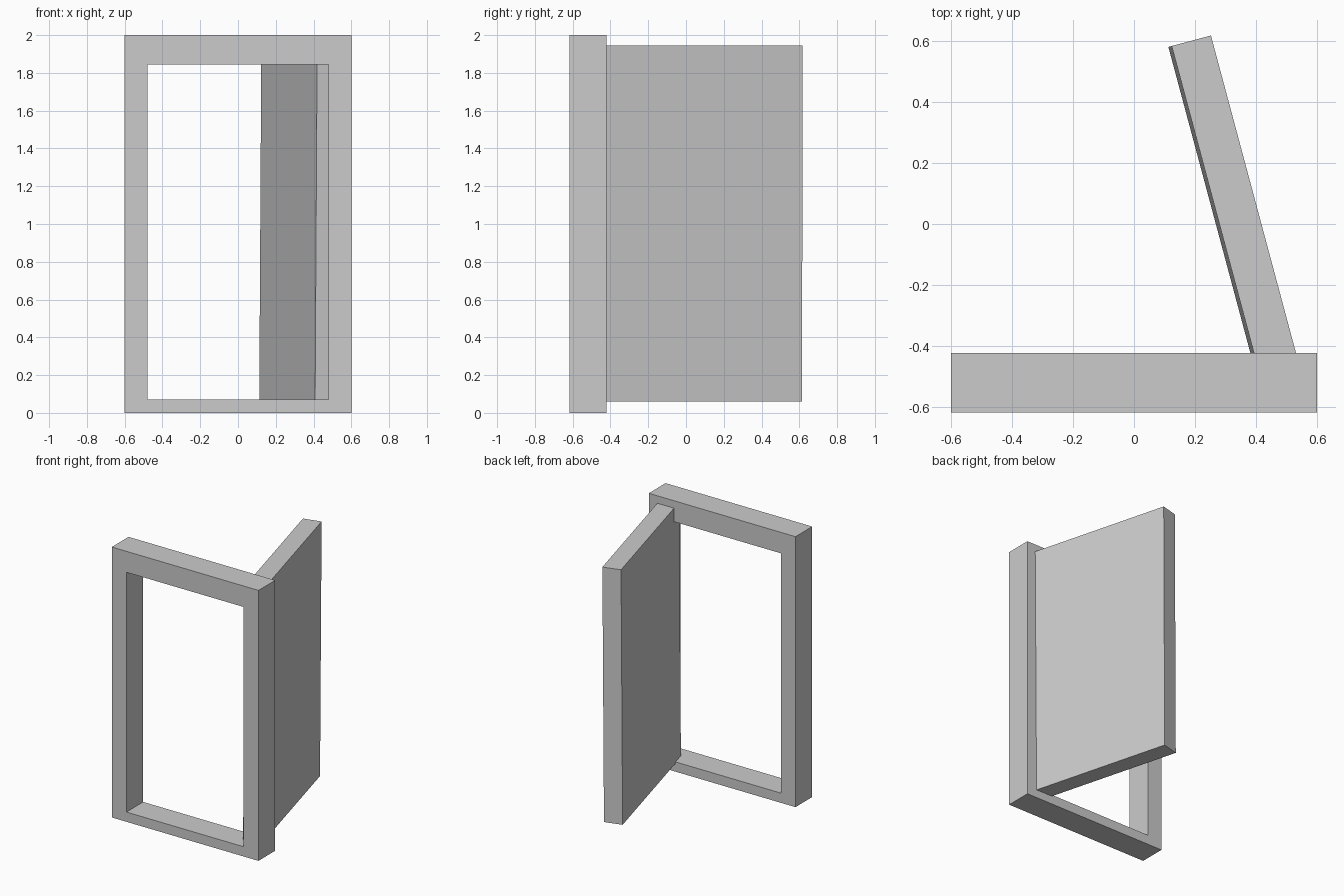
import bpy, bmesh, math
from mathutils import Matrix

if "Cube" in bpy.data.objects:
    bpy.data.objects.remove(bpy.data.objects["Cube"])


def finish(bm, name):
    bmesh.ops.recalc_face_normals(bm, faces=bm.faces)
    mesh = bpy.data.meshes.new(name)
    bm.to_mesh(mesh)
    bm.free()
    obj = bpy.data.objects.new(name, mesh)
    bpy.context.collection.objects.link(obj)
    return obj


# Door frame: rectangular ring profile in XZ, extruded along Y
Y_FRONT, Y_BACK = -0.618, -0.422
outer = [(-0.6, 0), (0.6, 0), (0.6, 2), (-0.6, 2)]
inner = [(-0.48, 0.072), (0.478, 0.072), (0.478, 1.845), (-0.48, 1.845)]
bm = bmesh.new()
o = [bm.verts.new((x, Y_FRONT, z)) for x, z in outer]
i = [bm.verts.new((x, Y_FRONT, z)) for x, z in inner]
for k in range(4):
    n = (k + 1) % 4
    bm.faces.new((o[k], o[n], i[n], i[k]))
ring = bmesh.ops.extrude_face_region(bm, geom=bm.faces[:], use_keep_orig=True)
moved = [g for g in ring["geom"] if isinstance(g, bmesh.types.BMVert)]
bmesh.ops.translate(bm, verts=moved, vec=(0, Y_BACK - Y_FRONT, 0))
finish(bm, "door_frame")

# Door leaf: swung open on the right jamb, leaning very slightly
bm = bmesh.new()
bmesh.ops.create_cube(bm, size=1, matrix=Matrix.Diagonal((0.133, 1.142, 1.884, 1)))
door = finish(bm, "door_leaf")
door.location = (0.330, 0.047, 1.003)
door.rotation_euler = (0, 0.006, math.radians(15))
